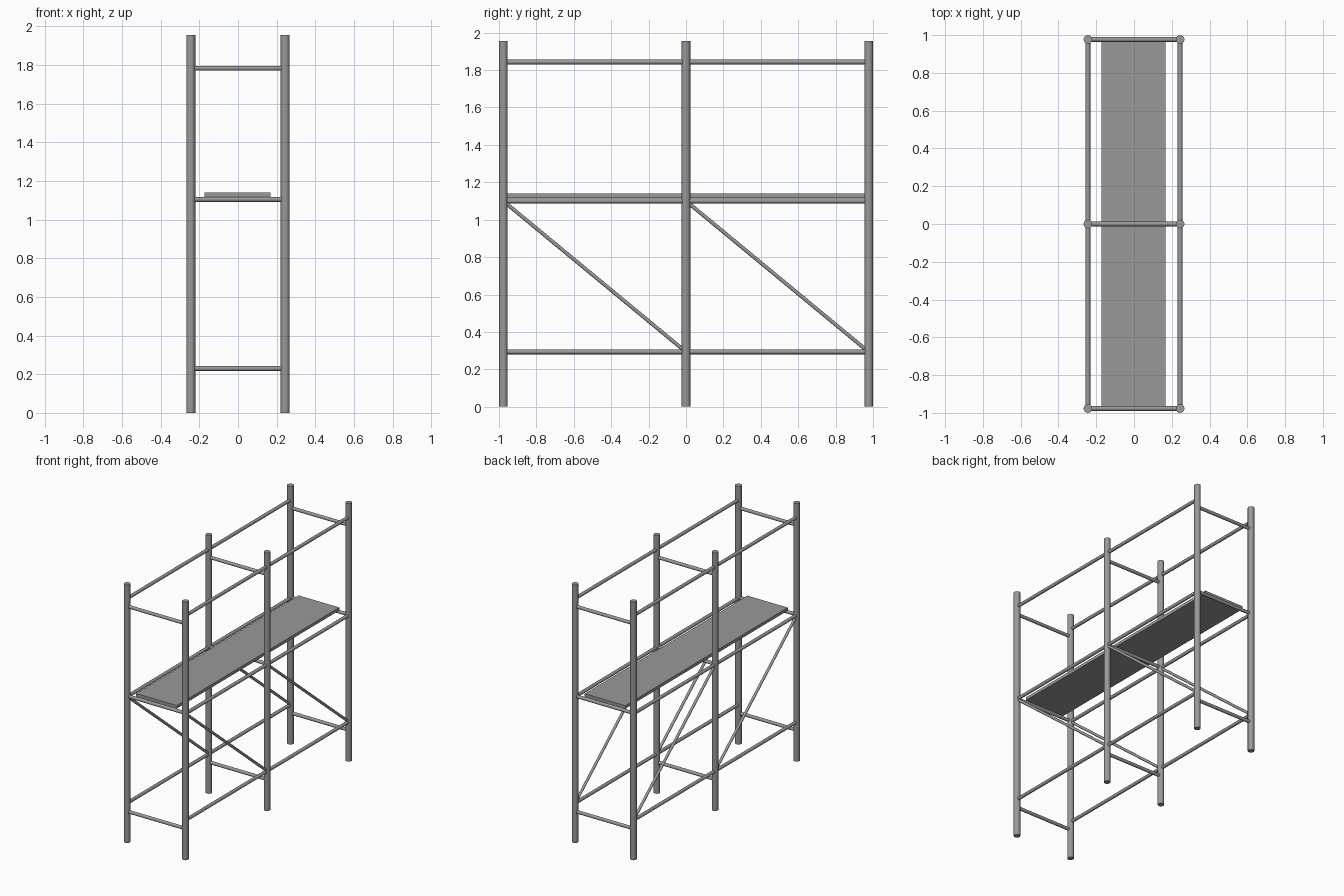
import bpy
from mathutils import Vector

cube = bpy.data.objects.get("Cube")
if cube:
    bpy.data.objects.remove(cube, do_unlink=True)

HALF_W, HALF_L, HEIGHT = 0.244, 0.977, 1.955
POST_R, TUBE_R, BRACE_R = 0.023, 0.0125, 0.01
BAYS = (-HALF_L, 0, HALF_L)
SIDES = {"right": -HALF_W, "left": HALF_W}

steel = bpy.data.materials.new("grey steel")
steel.use_nodes = True
GREY = (0.32, 0.32, 0.32, 1)
steel.diffuse_color = GREY
steel.node_tree.nodes["Principled BSDF"].inputs["Base Color"].default_value = GREY


def tube(name, start, end, radius):
    """Smooth round tube running between two points."""
    a, b = Vector(start), Vector(end)
    bpy.ops.mesh.primitive_cylinder_add(
        vertices=16, radius=radius, depth=(b - a).length, location=(a + b) / 2,
        rotation=(b - a).to_track_quat("Z", "Y").to_euler())
    obj = bpy.context.object
    obj.name = name
    obj.data.materials.append(steel)
    bpy.ops.object.shade_smooth_by_angle()


# Upright posts, long rails and diagonal braces on both sides
for side, x in SIDES.items():
    for y in BAYS:
        tube(f"{side}_post", (x, y, 0), (x, y, HEIGHT), POST_R)
    for y0, y1 in zip(BAYS, BAYS[1:]):
        for z in (0.293, 1.1, 1.843):
            tube(f"{side}_rail", (x, y0, z), (x, y1, z), TUBE_R)
        tube(f"{side}_brace", (x, y0, 1.1), (x, y1, 0.293), BRACE_R)

# Cross rungs joining each pair of posts
for y in BAYS:
    for z in (0.23, 1.104, 1.783):
        tube("cross_rung", (-HALF_W, y, z), (HALF_W, y, z), TUBE_R)

# Walking platform resting on the middle rungs
bpy.ops.mesh.primitive_cube_add(size=1, location=(-0.002, 0, 1.128))
platform = bpy.context.object
platform.name = "platform"
platform.scale = (0.34, 1.945, 0.023)
bpy.ops.object.transform_apply(location=False, rotation=False, scale=True)
platform.data.materials.append(steel)
